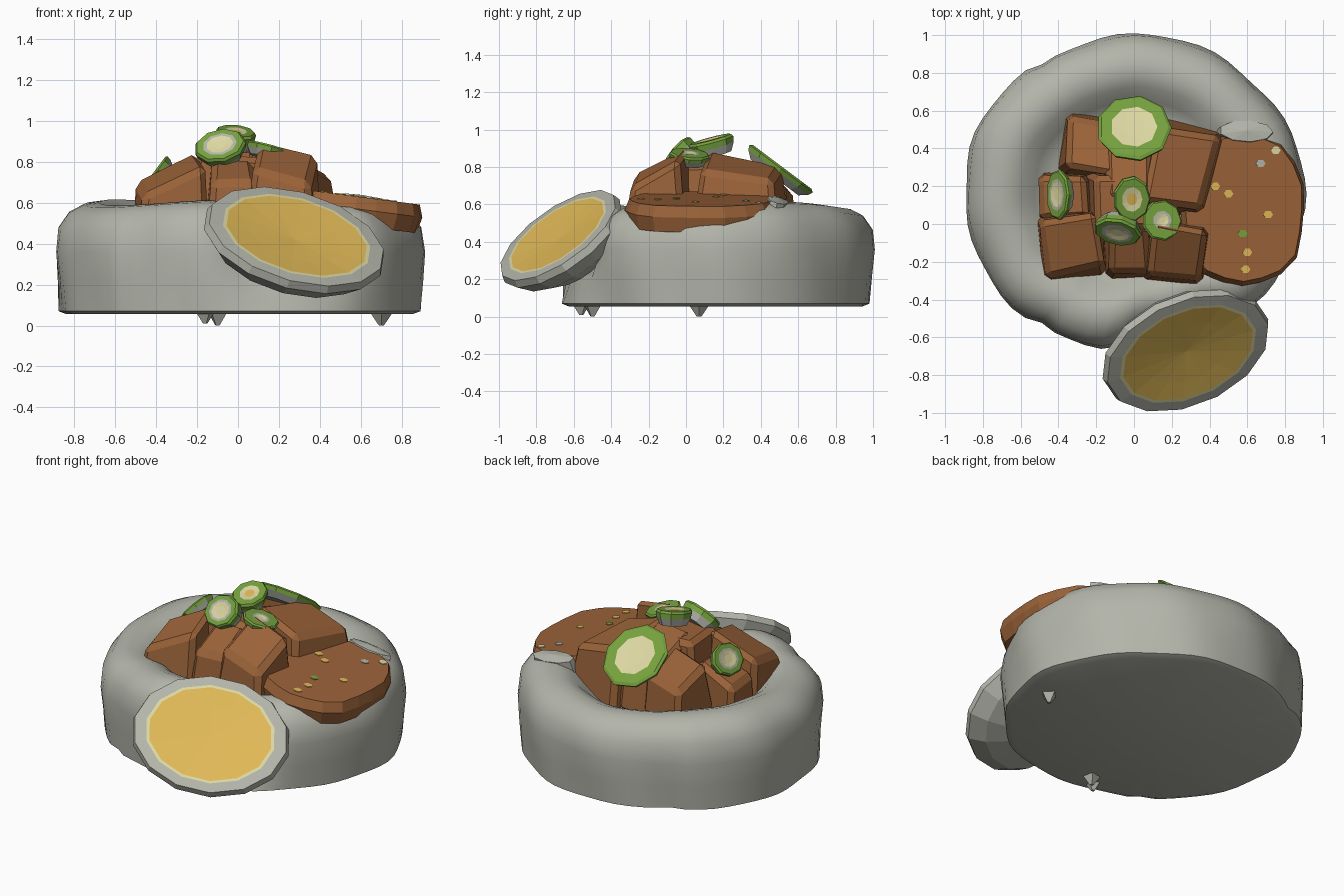
import bpy, bmesh, math, random
from mathutils import Vector, Matrix

if "Cube" in bpy.data.objects:
    bpy.data.objects.remove(bpy.data.objects["Cube"])

random.seed(4)


def material(name, rgb):
    m = bpy.data.materials.new(name)
    m.diffuse_color = (*rgb, 1)
    m.use_nodes = True
    m.node_tree.nodes["Principled BSDF"].inputs["Base Color"].default_value = m.diffuse_color
    return m


GREY = material("rice grey", (.45, .46, .40))
BROWN = material("stew brown", (.325, .124, .041))
GREEN = material("pod green", (.18, .36, .048))
CREAM = material("pale cream", (.72, .68, .36))
YOLK = material("yolk yellow", (.74, .48, .095))


def frame(centre, normal, along=(1, 0, 0)):
    """Matrix whose z axis is the normal and x axis is close to 'along'."""
    n = Vector(normal).normalized()
    u = Vector(along)
    u = (u - n * u.dot(n)).normalized()
    v = n.cross(u)
    m = Matrix((u, v, n)).transposed().to_4x4()
    m.translation = Vector(centre)
    return m


def finish(name, bm, mats, matrix=Matrix(), smooth=False):
    bmesh.ops.recalc_face_normals(bm, faces=bm.faces)
    me = bpy.data.meshes.new(name)
    bm.to_mesh(me)
    bm.free()
    for m in mats:
        me.materials.append(m)
    ob = bpy.data.objects.new(name, me)
    bpy.context.collection.objects.link(ob)
    ob.matrix_world = matrix
    if smooth:
        bpy.ops.object.select_all(action='DESELECT')
        ob.select_set(True)
        bpy.context.view_layer.objects.active = ob
        bpy.ops.object.shade_smooth_by_angle(angle=math.radians(40))
    return ob


def lathe(name, profile, bands, mats, n, matrix, scale=(1, 1), power=2, wobble=None, smooth=False):
    """Spin (radius, z) points; both ends close on the axis. bands = material of each strip."""
    bm = bmesh.new()
    rings = []
    for r, z in profile:
        if r == 0:
            rings.append([bm.verts.new((0, 0, z))])
            continue
        ring = []
        for i in range(n):
            a = 2 * math.pi * i / n
            c, s = math.cos(a), math.sin(a)
            k = r / (abs(c) ** power + abs(s) ** power) ** (1 / power)
            dz = 0
            if wobble:
                f, dz = wobble(a, z)
                k *= f
            ring.append(bm.verts.new((c * k * scale[0], s * k * scale[1], z + dz)))
        rings.append(ring)
    for b, (lo, hi) in enumerate(zip(rings, rings[1:])):
        for i in range(n):
            j = (i + 1) % n
            loop = [lo[i % len(lo)], lo[j % len(lo)], hi[j % len(hi)], hi[i % len(hi)]]
            face = bm.faces.new(list(dict.fromkeys(loop)))
            face.material_index = bands[b]
    return finish(name, bm, mats, matrix, smooth)


# Rice ring with a hollow centre, uneven wall, two seams and a hollow behind the egg
def uneven(a, z):
    f = 1 + .010 * math.sin(5 * a + 1) + .008 * math.sin(11 * a + 6 * z)
    for seam in (2.13, 4.1):
        f -= .03 * math.exp(-((a - seam) / .05) ** 2)
    dip = math.exp(-((a - 5.02) / .36) ** 4) * max(0, min(1, (z - .1) / .3))
    return f - .17 * dip, (.015 * math.sin(3 * a) if z > .4 else 0) - .06 * dip


ring_profile = [(0, .055), (.84, .055), (.88, .07), (.89, .22), (.90, .36), (.885, .48), (.83, .555),
                (.76, .59), (.68, .60), (.60, .57), (.53, .51), (.45, .45), (0, .43)]
lathe("rice_ring", ring_profile, [0] * 12, [GREY], 64, Matrix.Translation((0, .16, 0)),
      (1, .935), wobble=uneven, smooth=True)

# Loose rice bits under the ring, and a rice pad against the sauce
for i, (x, y, z) in enumerate([(.70, .07, .05), (-.10, -.50, .05), (-.16, -.56, .06)]):
    bm = bmesh.new()
    bmesh.ops.create_cone(bm, segments=4, cap_ends=True, radius1=.012, radius2=.08, depth=.1)
    finish(f"rice_bit_{i}", bm, [GREY], Matrix.Translation((x, y, z)) @ Matrix.Rotation(i, 4, 'Z'))
lathe("rice_pad", [(0, -.1), (1, -.1), (.9, .03), (0, .045)], [0] * 3, [GREY], 9,
      frame((.59, .485, .595), (.13, .25, 1)), (.16, .065))


# Stew chunks: tapered blocks with sloping tops and cut edges
def chunk(name, x, y, wx, wy, top, sx=0, sy=0, turn=0):
    bm = bmesh.new()
    bmesh.ops.create_cube(bm, size=1)
    for v in bm.verts:
        k = .84 if v.co.z > 0 else 1.04
        px, py = v.co.x * wx * k, v.co.y * wy * k
        pz = top + sx * px + sy * py if v.co.z > 0 else .42
        v.co = Vector((px, py, pz)) + Vector([random.uniform(-.018, .018) for _ in range(3)])
    bmesh.ops.bevel(bm, geom=list(bm.edges), offset=.03, segments=1, affect='EDGES')
    finish(name, bm, [BROWN], Matrix.Translation((x, y, 0)) @ Matrix.Rotation(math.radians(turn), 4, 'Z'))


chunk("chunk_left_front", -.33, -.11, .34, .34, .74, .45, .25, 8)
chunk("chunk_centre_front", -.03, -.14, .26, .28, .77, 0, .5)
chunk("chunk_right_front", .23, -.15, .33, .34, .81, -.25, .5, -8)
chunk("chunk_back_left", -.23, .41, .30, .32, .74, .3, -.3, -5)
chunk("chunk_centre_back", -.02, .32, .28, .42, .81, 0, -.3)
chunk("chunk_right_back", .25, .29, .38, .48, .80, -.3, -.15, -12)
chunk("chunk_middle", -.04, .10, .42, .34, .83)
chunk("chunk_left", -.37, .13, .28, .26, .68, .4)

# Sauce slab spilling over the right side of the ring
slab = frame((.58, .08, .63), (.13, 0, 1))
lathe("sauce_slab", [(0, -.14), (.95, -.14), (1, -.06), (.94, 0), (0, 0)], [0] * 4, [BROWN], 20, slab,
      (.33, .40), power=2.6, wobble=lambda a, z: (1 + .02 * math.sin(7 * a), 0))

# Specks on the sauce
specks = [(.67, .32, GREY), (.50, .16, YOLK), (.43, .20, YOLK), (.71, .05, YOLK), (.575, -.05, GREEN),
          (.60, -.15, YOLK), (.59, -.24, YOLK), (.75, .39, CREAM)]
for i, (x, y, m) in enumerate(specks):
    z = .63 - .13 * (x - .58)
    lathe(f"speck_{i}", [(0, -.004), (1, -.004), (1, .004), (0, .004)], [0] * 3, [m], 6,
          frame((x, y, z), (.13, 0, 1)), (.026, .022))

# Halved egg leaning on the front: white shell, cream rim, slightly dished yolk
egg = frame((.285, -.685, .435), (.316, -.58, .752), (1, .36, -.145))
lathe("egg_half", [(0, -.22), (.5, -.20), (.84, -.12), (1, -.04), (.97, 0), (.82, .004), (.78, .004),
                   (.5, -.006), (0, -.02)],
      [0, 0, 0, 0, 0, 1, 2, 2], [GREY, CREAM, YOLK], 14, egg, (.47, .375))


# Sliced green pods: grey underside, green skin, flesh band and pale core
def pod(name, centre, normal, rx, ry, thick=.07, core=.62, middle=CREAM, flesh=GREY):
    lathe(name, [(0, -thick), (.75, -thick), (.95, -thick * .5), (1, -thick * .15), (.92, 0),
                 (core + .14, 0), (core, 0), (core * .5, -.004), (0, -.004)],
          [0, 0, 1, 1, 1, 4, 2, 3], [GREY, GREEN, CREAM, middle, flesh], 9,
          frame(centre, normal), (rx, ry))


pod("pod_slice_back", (0, .515, .80), (0, .6, .8), .20, .215, flesh=GREEN)
pod("pod_slice_left", (-.41, .155, .75), (-.8, 0, .6), .10, .135, .06, .5)
pod("pod_slice_top", (-.01, .13, .95), (.1, -.25, .95), .10, .125, .09, .55, YOLK, GREEN)
pod("pod_slice_front", (-.09, -.05, .885), (-.2, -.7, .6), .13, .105, .09, .52)
pod("pod_slice_right", (.15, .02, .875), (.25, .1, .95), .11, .11, .06, .32)
